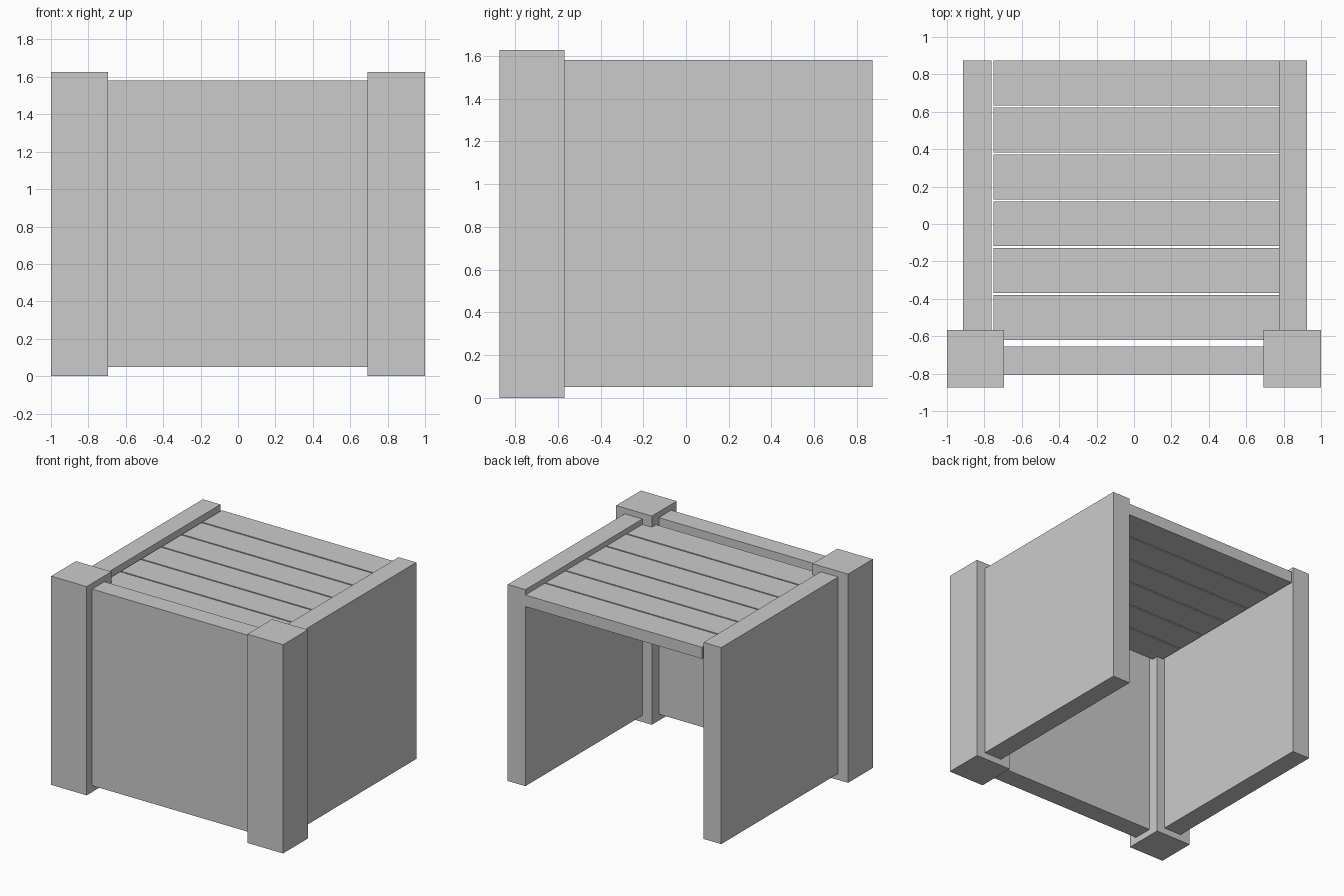
import bpy

if "Cube" in bpy.data.objects:
    bpy.data.objects.remove(bpy.data.objects["Cube"])


def box(name, x0, x1, y0, y1, z0, z1):
    bpy.ops.mesh.primitive_cube_add(
        size=1, location=((x0 + x1) / 2, (y0 + y1) / 2, (z0 + z1) / 2))
    ob = bpy.context.object
    ob.name = ob.data.name = name
    ob.scale = (x1 - x0, y1 - y0, z1 - z0)
    bpy.ops.object.transform_apply(location=False, rotation=False, scale=True)
    return ob


DEPTH = 0.873            # half depth
PANEL_Z = (0.05, 1.582)

# Square front posts
box("post_left", -1, -0.694, -DEPTH, -0.568, 0, 1.627)
box("post_right", 0.692, 1, -DEPTH, -0.568, 0, 1.627)

# Front and side panels
box("front_panel", -0.694, 0.692, -0.806, -0.654, *PANEL_Z)
box("side_panel_left", -0.915, -0.763, -0.568, DEPTH, *PANEL_Z)
box("side_panel_right", 0.774, 0.926, -0.568, DEPTH, *PANEL_Z)

# Roof slats, from back to front
SLATS, WIDTH, FRONT = 6, 0.24, -0.62
pitch = (DEPTH - FRONT - WIDTH) / (SLATS - 1)
for i in range(SLATS):
    y = DEPTH - i * pitch
    box(f"roof_slat_{i + 1}", -0.75, 0.774, y - WIDTH, y, 1.45, 1.54)
